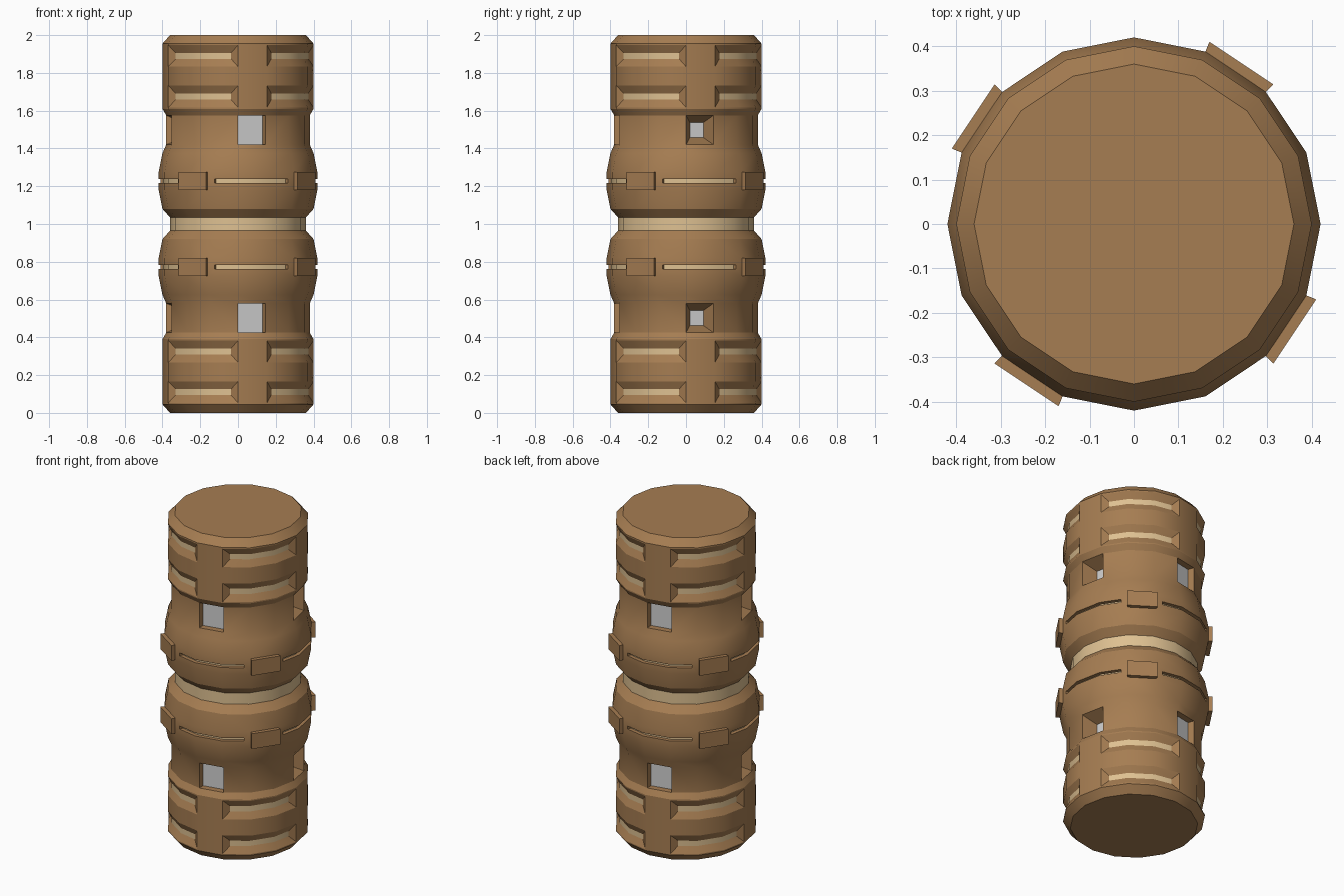
import bpy
import bmesh
from math import cos, sin, pi, radians

cube = bpy.data.objects.get("Cube")
if cube:
    bpy.data.objects.remove(cube)

SIDES = 16
BROWN, PALE, GREY = 0, 1, 2


def material(name, color):
    mat = bpy.data.materials.new(name)
    mat.use_nodes = True
    mat.diffuse_color = color
    mat.node_tree.nodes["Principled BSDF"].inputs["Base Color"].default_value = color
    return mat


# Half profile (radius, height above the middle), from the neck to the end cap
profile = [
    (.36, 0), (.36, .035), (.40, .08), (.42, .18), (.42, .275), (.40, .375),
    (.38, .42), (.38, .575), (.40, .61), (.40, .617), (.40, .733),
    (.40, .833), (.40, .947), (.40, .955), (.36, 1.0),
]
NECK, BELT, WAIST, GROOVES = 0, 3, 6, (9, 11)

bm = bmesh.new()
rings = [[bm.verts.new((r * cos(2 * pi * k / SIDES), r * sin(2 * pi * k / SIDES), z))
          for k in range(SIDES)] for r, z in profile]
bands = []
for low, high in zip(rings, rings[1:]):
    bands.append([bm.faces.new((low[k], low[(k + 1) % SIDES], high[(k + 1) % SIDES], high[k]))
                  for k in range(SIDES)])
bm.faces.new(rings[-1])
bm.normal_update()


def run(band, start, count):
    """Neighbouring faces of one band."""
    return [bands[band][(start + i) % SIDES] for i in range(count)]


def inset(faces, thickness, depth):
    bmesh.ops.inset_region(bm, faces=faces, thickness=thickness, depth=depth,
                           use_even_offset=True, use_boundary=True)


def push(faces, factor):
    """Extrude faces towards or away from the axis; return the moved faces."""
    geom = bmesh.ops.extrude_face_region(bm, geom=faces)["geom"]
    old = [f for f in faces if f.is_valid]
    if old:
        bmesh.ops.delete(bm, geom=old, context='FACES_ONLY')
    for v in geom:
        if isinstance(v, bmesh.types.BMVert):
            v.co.x *= factor
            v.co.y *= factor
    return [f for f in geom if isinstance(f, bmesh.types.BMFace)]


def paint(faces, index):
    for f in faces:
        f.material_index = index


# Pale neck
paint(bands[NECK], PALE)

for quarter in range(4):
    k = quarter * 4

    # Sloped grooves with a pale strip
    for band in GROOVES:
        groove = run(band, k + 1, 3)
        inset(groove, .041, -.02)
        paint(groove, PALE)

    # Thin pale slit round the belt
    slit = run(BELT, k - 1, 3)
    inset(slit, .038, 0)
    paint(push(slit, .945), PALE)

    # Raised block between slits
    push(run(BELT, k + 2, 1), 1.057)

    # Windows: sloped on the sides, straight on front and back
    window = run(WAIST, k, 1)
    if quarter % 2 == 0:
        inset(window, .038, -.085)
        paint(window, GREY)
    else:
        paint(push(window, .90), GREY)

bmesh.ops.recalc_face_normals(bm, faces=bm.faces)
mesh = bpy.data.meshes.new("body")
bm.to_mesh(mesh)
bm.free()

body = bpy.data.objects.new("ribbed_cylinder_body", mesh)
bpy.context.collection.objects.link(body)
body.location.z = 1
mesh.materials.append(material("brown", (.38, .205, .084, 1)))
mesh.materials.append(material("pale_tan", (.73, .53, .285, 1)))
mesh.materials.append(material("light_grey", (.61, .61, .61, 1)))

# Lower half mirrors the upper half
mirror = body.modifiers.new("mirror", 'MIRROR')
mirror.use_axis = (False, False, True)

bpy.ops.object.select_all(action='DESELECT')
body.select_set(True)
bpy.context.view_layer.objects.active = body
bpy.ops.object.shade_smooth_by_angle(angle=radians(24))
